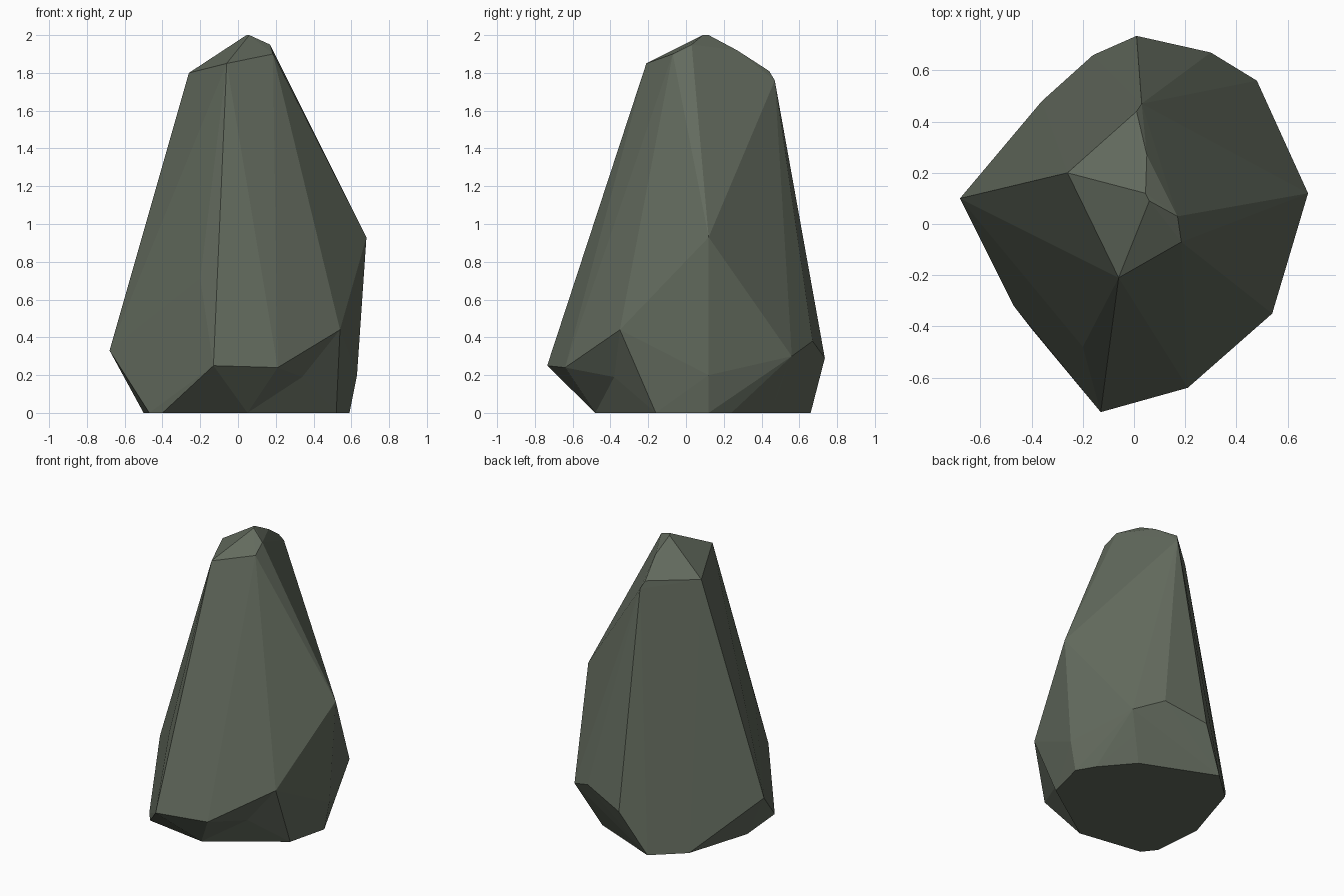
import bpy, bmesh
from mathutils import Vector

if "Cube" in bpy.data.objects:
    bpy.data.objects.remove(bpy.data.objects["Cube"])

# Rings of corners, from ground to tip
foot = [(.59, .12), (.52, .24), (.34, .45), (-.16, .66), (-.36, .48),
        (-.50, .03), (-.47, -.32), (-.40, -.41), (.05, -.48), (.52, -.16)]
belly = [(-.68, .10, .33), (.01, .735, .29), (.30, .67, .38), (.48, .56, .30),
         (.42, .50, .155), (.63, .12, .20), (.68, .12, .93), (.54, -.35, .44),
         (.21, -.64, .24), (-.13, -.735, .25), (-.20, -.48, .71)]
tip = [(-.26, .20, 1.80), (.01, .44, 1.81), (.03, .47, 1.76), (.05, .27, 1.92),
       (.045, .12, 2.0), (.06, .09, 2.0), (.17, .03, 1.95), (.185, -.07, 1.90),
       (-.06, -.21, 1.85)]
points = [(x, y, 0) for x, y in foot] + belly + tip

# Faceted rock body
bm = bmesh.new()
for p in points:
    bm.verts.new(p)
hull = bmesh.ops.convex_hull(bm, input=bm.verts[:])
bmesh.ops.delete(bm, geom=[v for v in bm.verts if not v.link_faces], context='VERTS')

# Small chipped hollow low on the front right
rim = [(.21, -.64, .24), (.54, -.35, .44), (.52, -.16, 0), (.05, -.48, 0)]
def on_rim(v):
    return any((v.co - Vector(p)).length < .001 for p in rim)
chip = [f for f in bm.faces if all(on_rim(v) for v in f.verts)]
if len(chip) == 2:
    merged = bmesh.utils.face_join(chip)
    if merged:
        centre = bmesh.ops.poke(bm, faces=[merged])['verts'][0]
        centre.co = (.34, -.38, .19)

bmesh.ops.recalc_face_normals(bm, faces=bm.faces[:])
mesh = bpy.data.meshes.new("rock")
bm.to_mesh(mesh)
bm.free()
rock = bpy.data.objects.new("rock", mesh)
bpy.context.collection.objects.link(rock)

# Grey green stone
stone = bpy.data.materials.new("grey_green_stone")
stone.diffuse_color = (.125, .147, .112, 1)
stone.use_nodes = True
stone.node_tree.nodes["Principled BSDF"].inputs["Base Color"].default_value = stone.diffuse_color
mesh.materials.append(stone)
